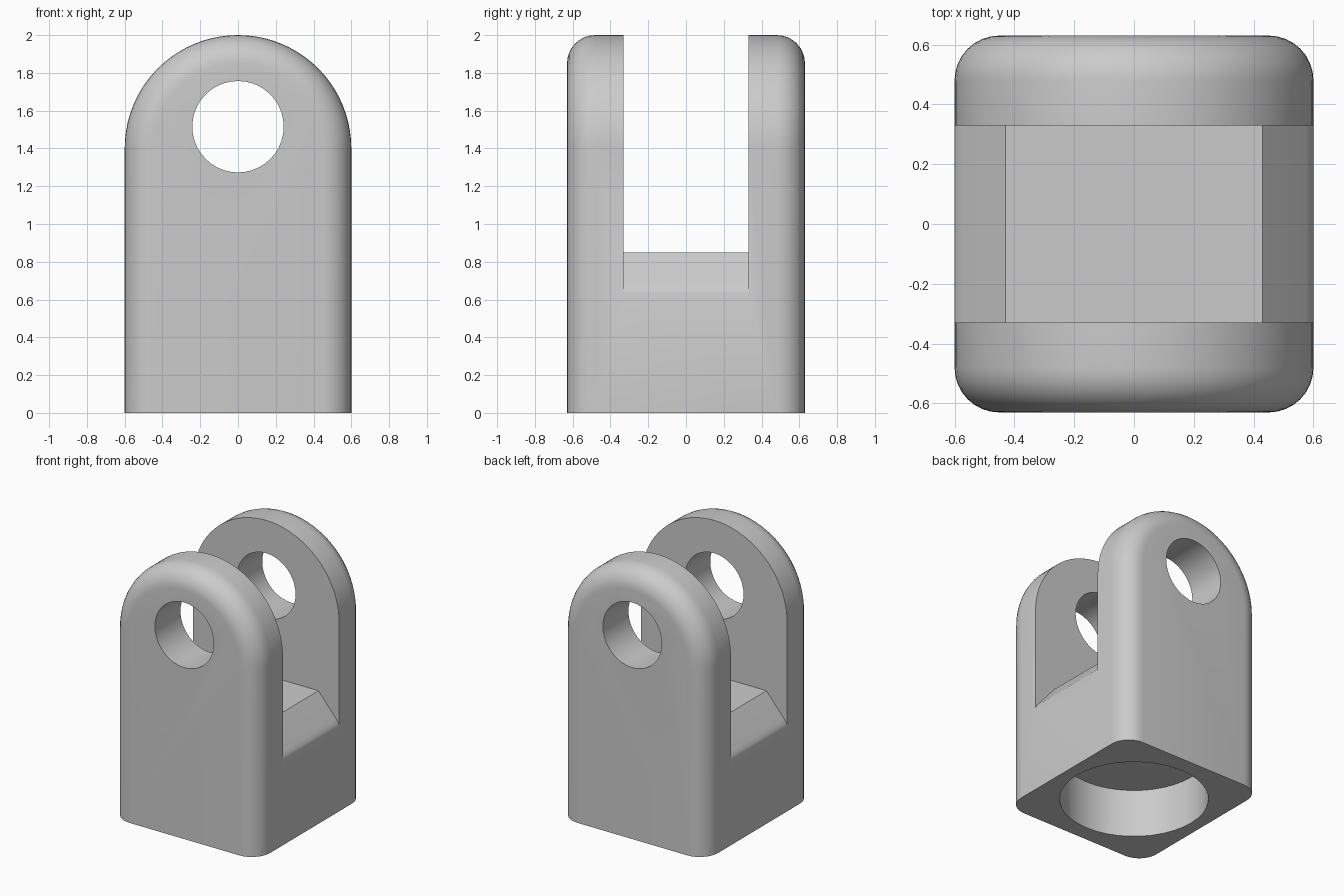
import bpy, bmesh
from math import sin, cos, pi, radians

if "Cube" in bpy.data.objects:
    bpy.data.objects.remove(bpy.data.objects["Cube"])

HALF_W, HALF_D, ARCH_Z, FILLET = 0.6, 0.63, 1.4, 0.15


def loft(name, rings):
    """Solid through equal-length closed rings, capped at both ends."""
    bm = bmesh.new()
    loops = [[bm.verts.new(p) for p in ring] for ring in rings]
    for a, b in zip(loops, loops[1:]):
        for i in range(len(a)):
            j = (i + 1) % len(a)
            bm.faces.new((a[i], a[j], b[j], b[i]))
    bm.faces.new(loops[0])
    bm.faces.new(loops[-1])
    bmesh.ops.recalc_face_normals(bm, faces=bm.faces)
    mesh = bpy.data.meshes.new(name)
    bm.to_mesh(mesh)
    bm.free()
    obj = bpy.data.objects.new(name, mesh)
    bpy.context.collection.objects.link(obj)
    return obj


def arch_ring(y, inset, n=40):
    """Arched outline in the xz plane."""
    r = HALF_W - inset
    arc = [(r * cos(pi * i / n), y, ARCH_Z + r * sin(pi * i / n)) for i in range(n + 1)]
    return [(r, y, 0)] + arc + [(-r, y, 0)]


def circle(r, place, n=40):
    return [place(r * cos(2 * pi * i / n), r * sin(2 * pi * i / n)) for i in range(n)]


# Arched body with rounded front and back rims
steps = [(HALF_D - FILLET + FILLET * sin(t), FILLET * (1 - cos(t)))
         for t in (pi / 2 * k / 8 for k in range(9))]
layers = [(-y, d) for y, d in reversed(steps)] + steps
body = loft("clevis_body", [arch_ring(y, d) for y, d in layers])

# Slot between the lugs, with sloping shoulders
half = [(0.43, 0.85), (0.575, 0.68), (0.593, 0.655), (0.605, 0.62), (0.8, 0.62), (0.8, 2.3)]
outline = half + [(-x, z) for x, z in reversed(half)]
slot = loft("slot_cutter", [[(x, y, z) for x, z in outline] for y in (-0.33, 0.33)])

# Pin hole through both lugs, and blind socket in the base
pin = loft("pin_hole_cutter",
           [circle(0.242, lambda a, b, y=y: (a, y, 1.515 + b)) for y in (-1, 1)])
socket = loft("socket_cutter",
              [circle(0.507, lambda a, b, z=z: (a, b, z)) for z in (-0.5, 0.36)])

bpy.context.view_layer.objects.active = body
body.select_set(True)
cutters = (slot, pin, socket)
for cutter in cutters:
    cutter.hide_render = True
    mod = body.modifiers.new(cutter.name, 'BOOLEAN')
    mod.operation = 'DIFFERENCE'
    mod.solver = 'EXACT'
    mod.object = cutter
    bpy.ops.object.modifier_apply(modifier=mod.name)
for cutter in cutters:
    bpy.data.objects.remove(cutter)
bpy.ops.object.shade_smooth_by_angle(angle=radians(30))
